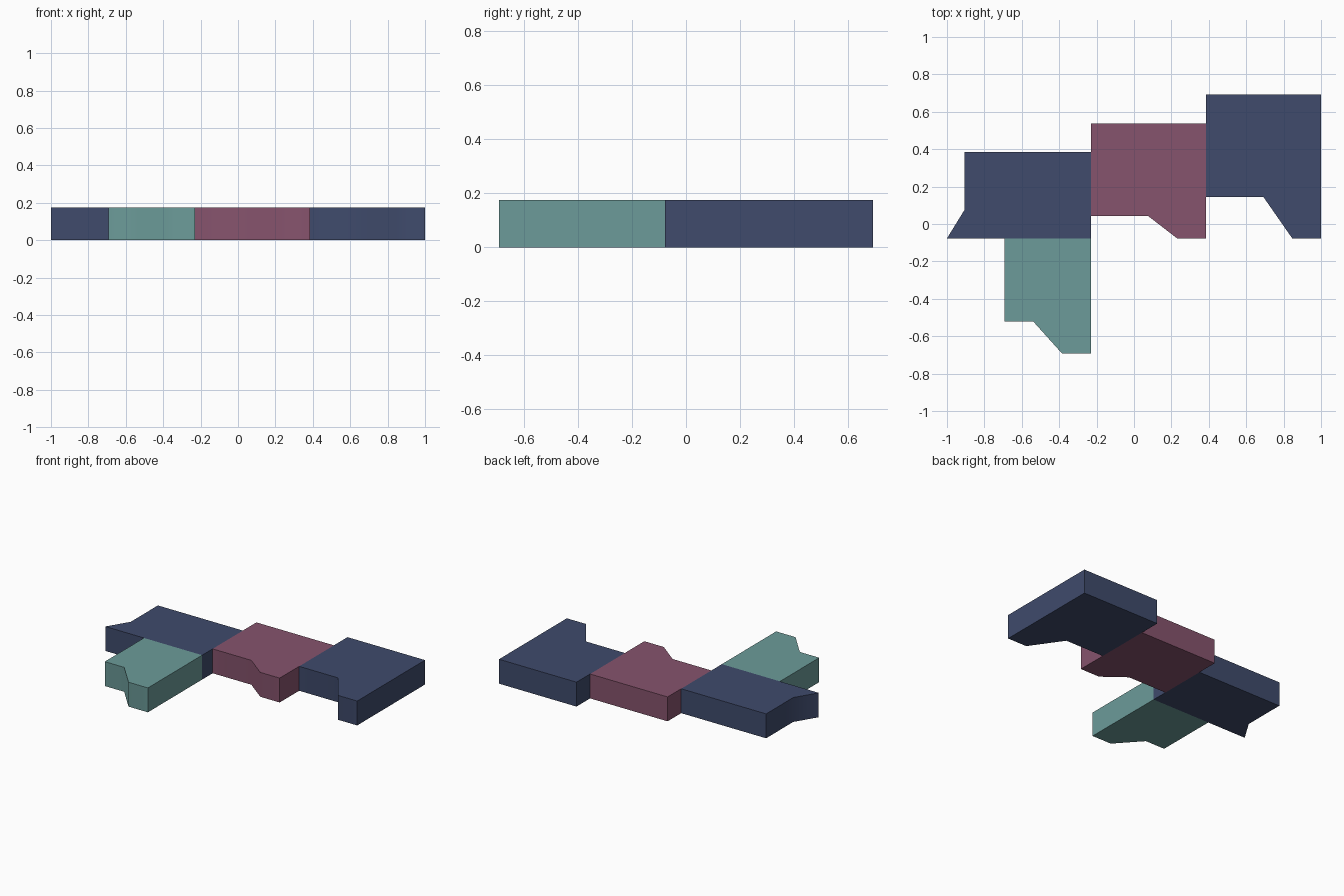
import bpy, bmesh, math

if "Cube" in bpy.data.objects:
    bpy.data.objects.remove(bpy.data.objects["Cube"])

U = 1 / 13      # plan grid unit
H = 0.175       # slab thickness


def material(name, rgb):
    m = bpy.data.materials.new(name)
    m.diffuse_color = (*rgb, 1)
    m.use_nodes = True
    m.node_tree.nodes["Principled BSDF"].inputs["Base Color"].default_value = m.diffuse_color
    return m


navy = material("navy", (0.05, 0.07, 0.15))
maroon = material("maroon", (0.24, 0.087, 0.153))
teal = material("teal", (0.15, 0.33, 0.32))


def slab(name, outline, mat):
    """Extrude a plan outline (in grid units) up to the slab thickness."""
    bm = bmesh.new()
    base = bm.faces.new([bm.verts.new((x * U, y * U, 0)) for x, y in outline])
    ext = bmesh.ops.extrude_face_region(bm, geom=[base], use_keep_orig=True)
    for v in ext["geom"]:
        if isinstance(v, bmesh.types.BMVert):
            v.co.z = H
    bmesh.ops.recalc_face_normals(bm, faces=bm.faces)
    me = bpy.data.meshes.new(name)
    bm.to_mesh(me)
    bm.free()
    me.materials.append(mat)
    ob = bpy.data.objects.new(name, me)
    bpy.context.collection.objects.link(ob)
    bpy.ops.object.select_all(action='DESELECT')
    ob.select_set(True)
    bpy.context.view_layer.objects.active = ob
    bpy.ops.object.shade_smooth_by_angle(angle=math.radians(60))
    return ob


def stepped(name, x0, x1, top, step, low, mat):
    """Block whose front edge steps down a slope to a short foot on the right."""
    slab(name, [(x0, top), (x0, step), (x1 - 4, step), (x1 - 2, low),
                (x1, low), (x1, top)], mat)


# left block with flared front corner
slab("left_block", [(-13, -1), (-3, -1), (-3, 5), (-11.77, 5), (-11.77, 1)], navy)
# three blocks with a stepped front edge
stepped("front_block", -9, -3, -1, -6.78, -9, teal)
stepped("middle_block", -3, 5, 7, 0.54, -1, maroon)
stepped("right_block", 5, 13, 9, 1.87, -1, navy)
